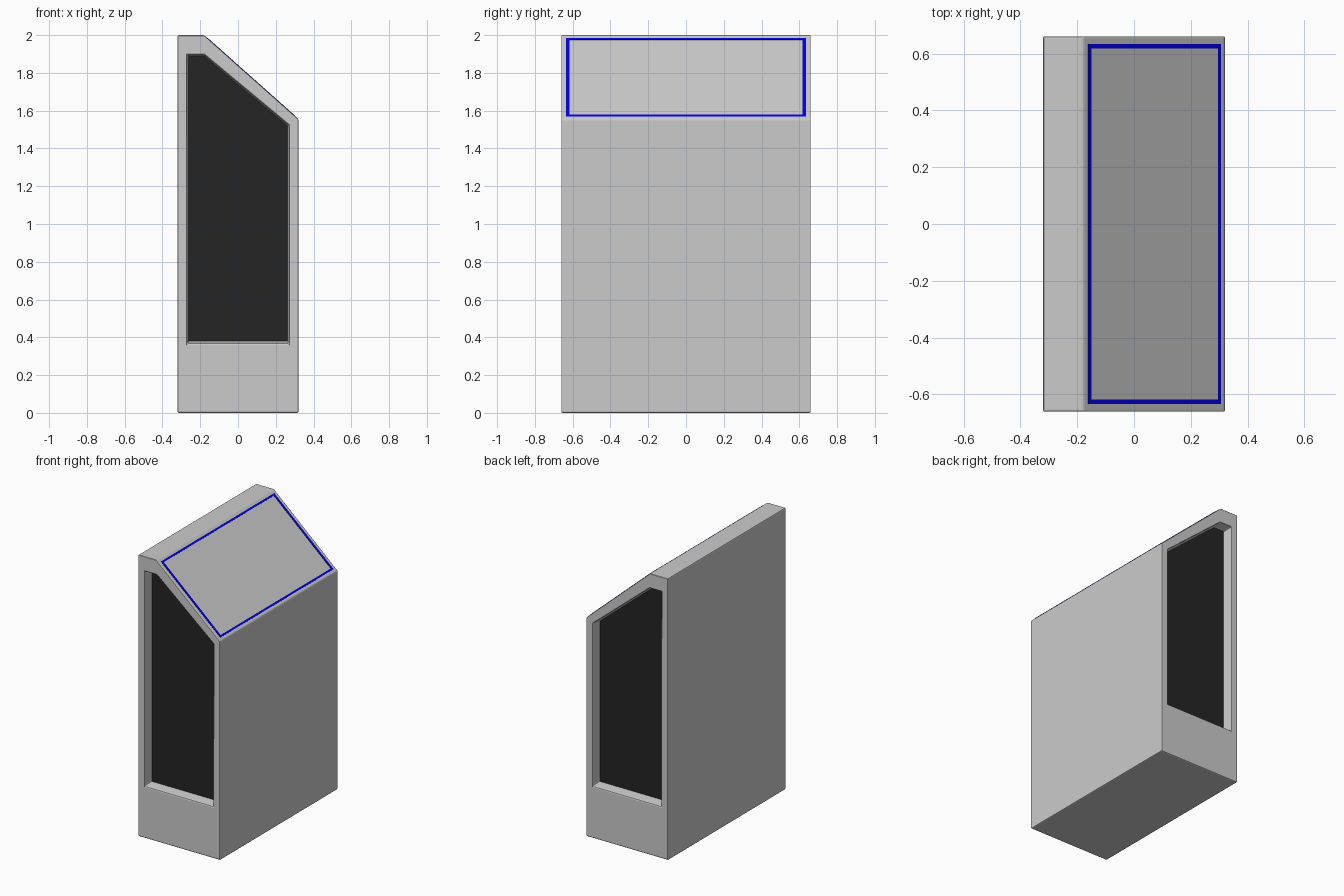
import bpy, bmesh
from mathutils import Vector

if "Cube" in bpy.data.objects:
    bpy.data.objects.remove(bpy.data.objects["Cube"])


def loft(name, rings, closed=False, color=None, bevel=0.0):
    """Skin equal-sized rings of points; cap the ends or close the loop."""
    bm = bmesh.new()
    loops = [[bm.verts.new(p) for p in ring] for ring in rings]
    pairs = list(zip(loops, loops[1:]))
    if closed:
        pairs.append((loops[-1], loops[0]))
    else:
        bm.faces.new(loops[0])
        bm.faces.new(loops[-1])
    n = len(loops[0])
    for a, b in pairs:
        for i in range(n):
            j = (i + 1) % n
            bm.faces.new((a[i], a[j], b[j], b[i]))
    bmesh.ops.recalc_face_normals(bm, faces=bm.faces)
    mesh = bpy.data.meshes.new(name)
    bm.to_mesh(mesh)
    bm.free()
    obj = bpy.data.objects.new(name, mesh)
    bpy.context.collection.objects.link(obj)
    if color:
        mat = bpy.data.materials.new(name)
        mat.diffuse_color = color
        mat.use_nodes = True
        mat.node_tree.nodes["Principled BSDF"].inputs["Base Color"].default_value = mat.diffuse_color
        mesh.materials.append(mat)
    if bevel:
        mod = obj.modifiers.new("edge_bevel", 'BEVEL')
        mod.width = bevel
        mod.segments = 2
        mod.limit_method = 'ANGLE'
    return obj


def at_y(profile, y):
    return [(x, y, z) for x, z in profile]


# Side profiles (x, z): cabinet outline, window opening, window panel
OUTER = [(-0.32, 0), (0.32, 0), (0.32, 1.555), (-0.18, 2.0), (-0.32, 2.0)]
OPENING = [(-0.27, 0.37), (0.27, 0.37), (0.27, 1.525), (-0.175, 1.895), (-0.27, 1.895)]
PANEL = [(-0.262, 0.38), (0.262, 0.38), (0.262, 1.517), (-0.178, 1.886), (-0.262, 1.886)]
END, FLOOR = 0.66, 0.585

# Cabinet with a sloped top and a recessed window at each end
loft("cabinet", [at_y(PANEL, -FLOOR), at_y(OPENING, -END), at_y(OUTER, -END),
                 at_y(OUTER, END), at_y(OPENING, END), at_y(PANEL, FLOOR)], bevel=0.007)

# Dark panels on the recess floors
for name, s in (("front_panel", -1), ("back_panel", 1)):
    loft(name, [at_y(PANEL, s * (FLOOR - 0.005)), at_y(PANEL, s * (FLOOR + 0.008))],
         color=(0.018, 0.018, 0.018, 1))

# Thin blue outline lying on the sloped face
top, low = Vector((-0.18, 0, 2.0)), Vector((0.32, 0, 1.555))
down = (low - top).normalized()
normal = Vector((-down.z, 0, down.x))
length = (low - top).length


def slope_rect(u0, u1, half_width, lift):
    return [top + down * u + Vector((0, y, 0)) + normal * lift
            for u, y in ((u0, -half_width), (u1, -half_width), (u1, half_width), (u0, half_width))]


u0, u1, w = 0.025, length - 0.02, 0.635
loft("screen_outline", [slope_rect(u0, u1, w, -0.002), slope_rect(u0, u1, w, 0.002),
                        slope_rect(u0 + 0.013, u1 - 0.013, w - 0.017, 0.002),
                        slope_rect(u0 + 0.013, u1 - 0.013, w - 0.017, -0.002)],
     closed=True, color=(0.0, 0.0, 0.8, 1))
